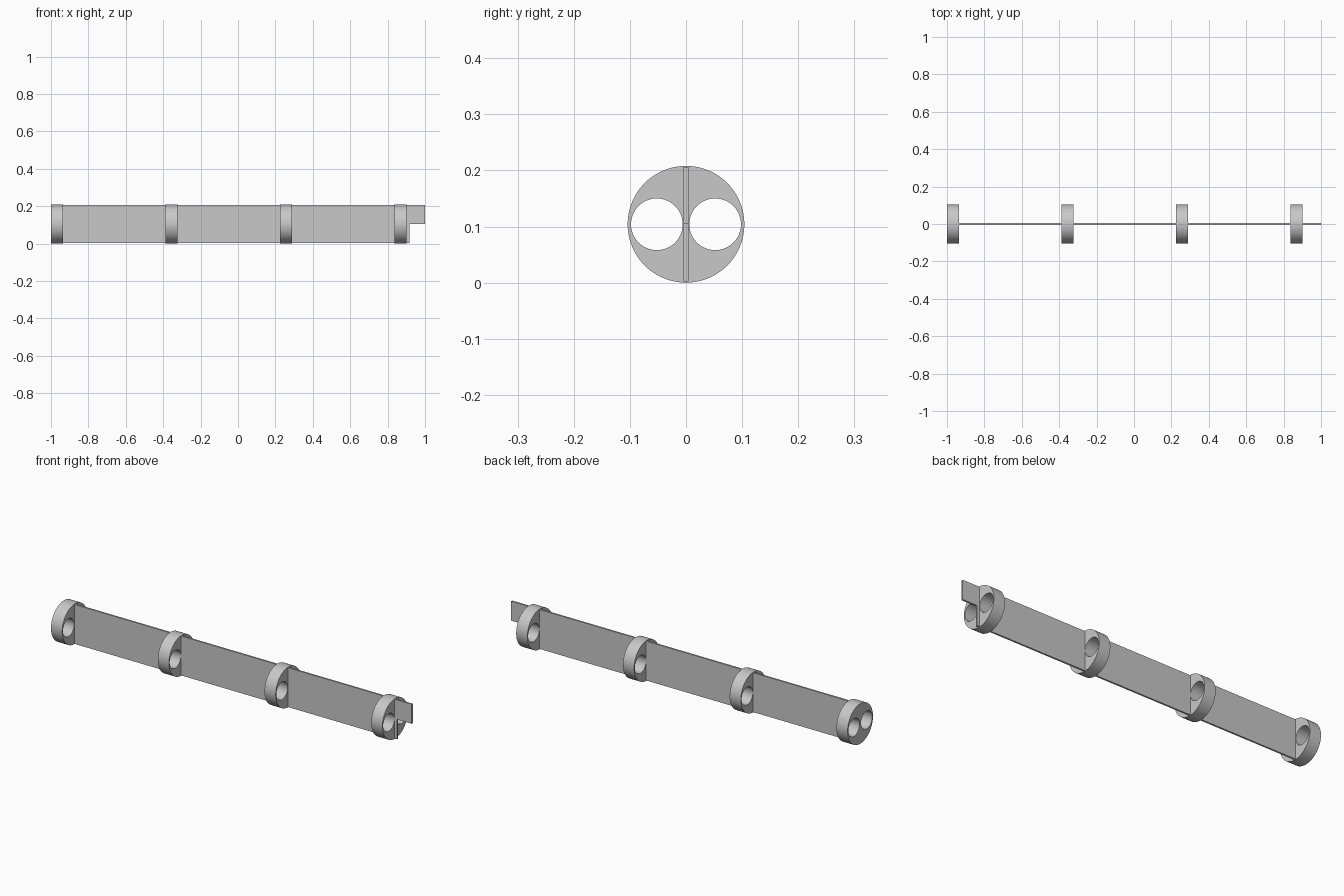
import bpy
import math

if "Cube" in bpy.data.objects:
    bpy.data.objects.remove(bpy.data.objects["Cube"], do_unlink=True)

RADIUS = 0.104
WIDTH = 0.064
HOLE_RADIUS = 0.046
HOLE_OFFSET = 0.052
THICK = 0.009

grey = bpy.data.materials.new("plain grey")
grey.use_nodes = True
COLOUR = (0.58, 0.58, 0.58, 1)
grey.diffuse_color = COLOUR
grey.node_tree.nodes["Principled BSDF"].inputs["Base Color"].default_value = COLOUR


def cylinder(name, radius, depth, x, y):
    """Cylinder lying along the x axis at mid height."""
    bpy.ops.mesh.primitive_cylinder_add(
        vertices=96, radius=radius, depth=depth,
        location=(x, y, RADIUS), rotation=(0, math.pi / 2, 0))
    obj = bpy.context.object
    obj.name = name
    return obj


def spacer_disc(name, x):
    """Round disc with two through holes, one either side of the strip."""
    disc = cylinder(name, RADIUS, WIDTH, x, 0)
    for side in (-1, 1):
        cutter = cylinder("hole_cutter", HOLE_RADIUS, WIDTH * 2, x, side * HOLE_OFFSET)
        cutter.hide_render = True
        bpy.context.view_layer.objects.active = disc
        mod = disc.modifiers.new("hole", 'BOOLEAN')
        mod.object = cutter
        mod.solver = 'EXACT'
        bpy.ops.object.modifier_apply(modifier=mod.name)
        bpy.data.objects.remove(cutter, do_unlink=True)
    bpy.ops.object.select_all(action='DESELECT')
    disc.select_set(True)
    bpy.context.view_layer.objects.active = disc
    bpy.ops.object.shade_smooth_by_angle(angle=math.radians(30))
    disc.data.materials.clear()
    disc.data.materials.append(grey)


# Four evenly spaced discs
for i in range(4):
    spacer_disc(f"spacer_disc_{i + 1}", -1 + WIDTH / 2 + i * 0.6125)

# Long central strip with a raised tab at its left end
outline = [(-0.995, 0.002), (0.916, 0.002), (0.916, 0.105),
           (1, 0.105), (1, 0.206), (-0.995, 0.206)]
n = len(outline)
verts = [(x, y, z) for y in (-THICK / 2, THICK / 2) for x, z in outline]
faces = [tuple(range(n)), tuple(reversed(range(n, 2 * n)))]
faces += [((i + 1) % n, i, i + n, (i + 1) % n + n) for i in range(n)]
mesh = bpy.data.meshes.new("divider_strip")
mesh.from_pydata(verts, [], faces)
mesh.materials.append(grey)
bpy.context.collection.objects.link(bpy.data.objects.new("divider_strip", mesh))
